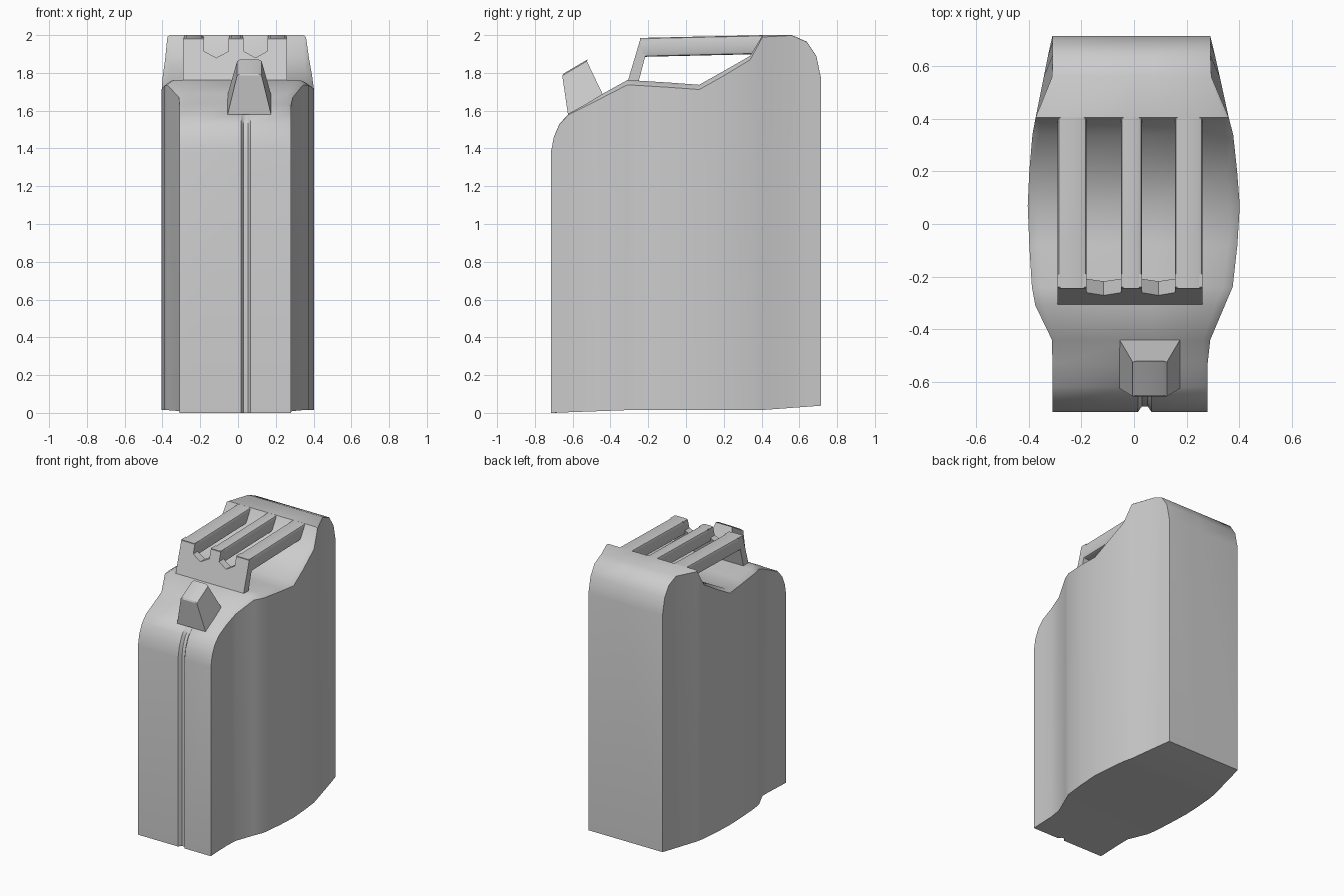
import bpy, bmesh
from math import radians

if "Cube" in bpy.data.objects:
    bpy.data.objects.remove(bpy.data.objects["Cube"])


def finish(name, bm, angle=40):
    bmesh.ops.recalc_face_normals(bm, faces=bm.faces[:])
    mesh = bpy.data.meshes.new(name)
    bm.to_mesh(mesh)
    bm.free()
    obj = bpy.data.objects.new(name, mesh)
    bpy.context.collection.objects.link(obj)
    bpy.ops.object.select_all(action='DESELECT')
    obj.select_set(True)
    bpy.context.view_layer.objects.active = obj
    bpy.ops.object.shade_smooth_by_angle(angle=radians(angle))
    return obj


def prism(name, profile, x0, x1, bevel=0.0):
    """Extrude a (y, z) profile along x."""
    bm = bmesh.new()
    a = [bm.verts.new((x0, y, z)) for y, z in profile]
    b = [bm.verts.new((x1, y, z)) for y, z in profile]
    n = len(profile)
    bm.faces.new(a)
    bm.faces.new(b[::-1])
    long_edges = []
    for i in range(n):
        j = (i + 1) % n
        f = bm.faces.new((a[i], b[i], b[j], a[j]))
    if bevel:
        # soften the lengthwise edges of a bar
        long_edges = [e for e in bm.edges
                      if abs(e.verts[0].co.y - e.verts[1].co.y) > 0.3]
        bmesh.ops.bevel(bm, geom=long_edges, offset=bevel, segments=2,
                        profile=0.5, affect='EDGES')
    return finish(name, bm)


# Can body: stations along y -> (y, top z, left x, right x, top pinch, edge chamfer)
stations = [
    (-.715, 1.38, -.31, .28, 0, .002), (-.70, 1.46, -.31, .28, 0, .002),
    (-.67, 1.53, -.31, .28, 0, .003), (-.62, 1.585, -.31, .28, 0, .005),
    (-.53, 1.635, -.31, .28, 0, .01), (-.44, 1.69, -.312, .29, 0, .02),
    (-.31, 1.762, -.375, .345, 0, .025), (-.24, 1.758, -.388, .375, 0, .025),
    (-.08, 1.748, -.398, .393, 0, .025), (.07, 1.737, -.404, .402, 0, .025),
    (.20, 1.81, -.398, .392, 0, .025), (.34, 1.89, -.386, .377, 0, .02),
    (.405, 2.0, -.374, .36, 0, .01), (.56, 2.0, -.343, .326, .032, .002),
    (.64, 1.965, -.327, .308, .017, .002), (.69, 1.89, -.316, .296, .006, .002),
    (.715, 1.77, -.31, .29, 0, .002)]
groove_shift = [(.022, 0), (.02, -.006), (.016, -.013), (.01, -.02)]


def bottom_z(y):
    if y < -.3:
        return .015 * (y + .715) / .415
    return .015 if y < .4 else .015 + .023 * (y - .4) / .315


bm = bmesh.new()
top, bottom = [], []
for i, (y, z, xl, xr, pinch, c) in enumerate(stations):
    tl, tr = xl + pinch, xr - pinch
    xs = (tl, tl + c * 1.4, .015, .03, .052, .067, tr - c * 1.4, tr)
    row = []
    for k, x in enumerate(xs):
        dy, dz = groove_shift[i] if k in (3, 4) and i < 4 else (0, 0)
        if k in (0, 7):
            dz = -c
        row.append(bm.verts.new((x, y + dy, z + dz)))
    top.append(row)
    xs = (xl,) + xs[1:7] + (xr,)
    bottom.append([bm.verts.new((x, y + (.022 if i == 0 and k in (3, 4) else 0), bottom_z(y)))
                   for k, x in enumerate(xs)])
# the deep groove line must not cross the first bottom station
for row in bottom[1:4]:
    for k in (3, 4):
        row[k].co.y = max(row[k].co.y, -.692 + .004 * bottom.index(row))
n = len(stations)
for i in range(n - 1):
    for rows in (top, bottom):
        for k in range(7):
            bm.faces.new((rows[i][k], rows[i][k + 1], rows[i + 1][k + 1], rows[i + 1][k]))
    for k in (0, 7):
        bm.faces.new((bottom[i][k], bottom[i + 1][k], top[i + 1][k], top[i][k]))
for i in (0, n - 1):
    for k in range(7):
        bm.faces.new((bottom[i][k], bottom[i][k + 1], top[i][k + 1], top[i][k]))
finish("can_body", bm)

# Three carrying bars
bar_profile = [(-.245, 1.985), (.42, 2.0), (.42, 1.90), (-.225, 1.885)]
bars = [(-.29, -.18), (-.05, .03), (.155, .26)]
for i, (x0, x1) in enumerate(bars):
    prism(f"handle_bar_{i + 1}", bar_profile, x0, x1, .014)

# Notched, leaning plate that carries the front ends of the bars
outline = [(-.29, 1.75), (-.29, 1.985)]
for (_, a), (b, _) in zip(bars, bars[1:]):
    outline += [(a, 1.985), (a, 1.915), ((a + b) / 2, 1.88), (b, 1.915), (b, 1.985)]
outline += [(.26, 1.985), (.26, 1.75)]
bm = bmesh.new()
front, back = [], []
for x, z in outline:
    t = (z - 1.75) / .235
    front.append(bm.verts.new((x, -.31 + .07 * t, z)))
    back.append(bm.verts.new((x, -.252 + .062 * t, z)))
bm.faces.new(front)
bm.faces.new(back[::-1])
for i in range(len(outline)):
    j = (i + 1) % len(outline)
    bm.faces.new((front[i], front[j], back[j], back[i]))
finish("handle_front_plate", bm, 20)

# Tapered filler cap, tilted forward
bm = bmesh.new()
rings = []
for x0, x1, (yf, zf), (yb, zb) in [
        (-.055, .175, (-.625, 1.58), (-.44, 1.685)),
        (-.005, .125, (-.655, 1.785), (-.525, 1.862)),
        (.012, .108, (-.650, 1.795), (-.52, 1.872))]:
    rings.append([bm.verts.new(p) for p in
                  ((x0, yf, zf), (x1, yf, zf), (x1, yb, zb), (x0, yb, zb))])
for lo, hi in zip(rings, rings[1:]):
    for i in range(4):
        j = (i + 1) % 4
        bm.faces.new((lo[i], lo[j], hi[j], hi[i]))
bm.faces.new(rings[0][::-1])
bm.faces.new(rings[-1])
finish("filler_cap", bm, 30)
